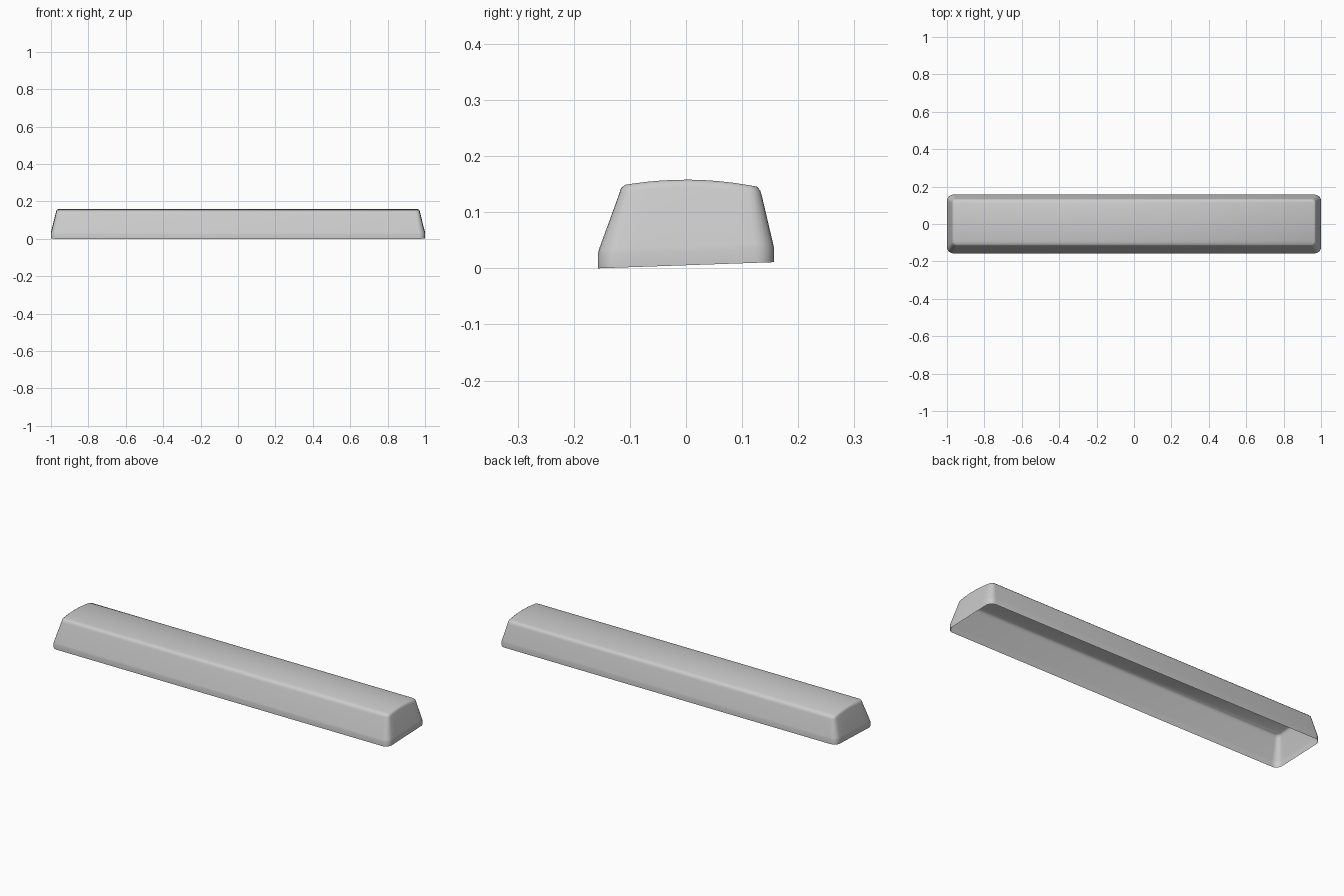
import bpy, bmesh, math

cube = bpy.data.objects.get("Cube")
if cube:
    bpy.data.objects.remove(cube, do_unlink=True)

CORNER_STEPS = 5
SIDE_STEPS = 8


def crown(y):
    """Height of the gently arched top."""
    return 0.158 - 0.78 * y * y


def base(y):
    """Height of the slightly tilted lower rim."""
    return 0.0055 + 0.035 * y


def half_outline(hx, y0, y1, r):
    """Right half of a rounded rectangle, front to back."""
    pts = []
    for i in range(CORNER_STEPS + 1):
        a = math.pi / 2 * i / CORNER_STEPS
        pts.append((hx - r + r * math.sin(a), y0 + r - r * math.cos(a)))
    for i in range(1, SIDE_STEPS):
        pts.append((hx, y0 + r + (y1 - y0 - 2 * r) * i / SIDE_STEPS))
    for i in range(CORNER_STEPS + 1):
        a = math.pi / 2 * i / CORNER_STEPS
        pts.append((hx - r + r * math.cos(a), y1 - r + r * math.sin(a)))
    return pts


# Half width, front, back, corner radius, height rule, offset
levels = [
    (1.0, -0.157, 0.157, 0.034, base, 0.0),
    (1.0, -0.157, 0.157, 0.034, base, 0.025),
    (0.998, -0.155, 0.155, 0.034, base, 0.034),
    (0.973, -0.119, 0.135, 0.022, crown, -0.014),
    (0.970, -0.116, 0.132, 0.020, crown, -0.005),
    (0.963, -0.109, 0.126, 0.015, crown, 0.0),
]

bm = bmesh.new()
rings = []
for hx, y0, y1, r, height, dz in levels:
    half = half_outline(hx, y0, y1, r)
    loop = half + [(-x, y) for x, y in reversed(half)]
    rings.append([bm.verts.new((x, y, height(y) + dz)) for x, y in loop])

# Open-bottomed walls and rounded upper edge
count = len(rings[0])
for low, high in zip(rings, rings[1:]):
    for i in range(count):
        j = (i + 1) % count
        bm.faces.new((low[i], low[j], high[j], high[i]))

# Arched top, in strips running the full length
top = rings[-1]
for i in range(count // 2 - 1):
    bm.faces.new((top[i], top[i + 1], top[count - 2 - i], top[count - 1 - i]))

mesh = bpy.data.meshes.new("long_key_cap")
bm.to_mesh(mesh)
bm.free()
cap = bpy.data.objects.new("long_key_cap", mesh)
bpy.context.collection.objects.link(cap)

# Plain grey plastic
grey = bpy.data.materials.new("grey_plastic")
grey.use_nodes = True
color = (0.6, 0.6, 0.6, 1.0)
grey.diffuse_color = color
grey.node_tree.nodes["Principled BSDF"].inputs["Base Color"].default_value = color
mesh.materials.append(grey)

bpy.context.view_layer.objects.active = cap
cap.select_set(True)
bpy.ops.object.shade_smooth_by_angle(angle=math.radians(40))
